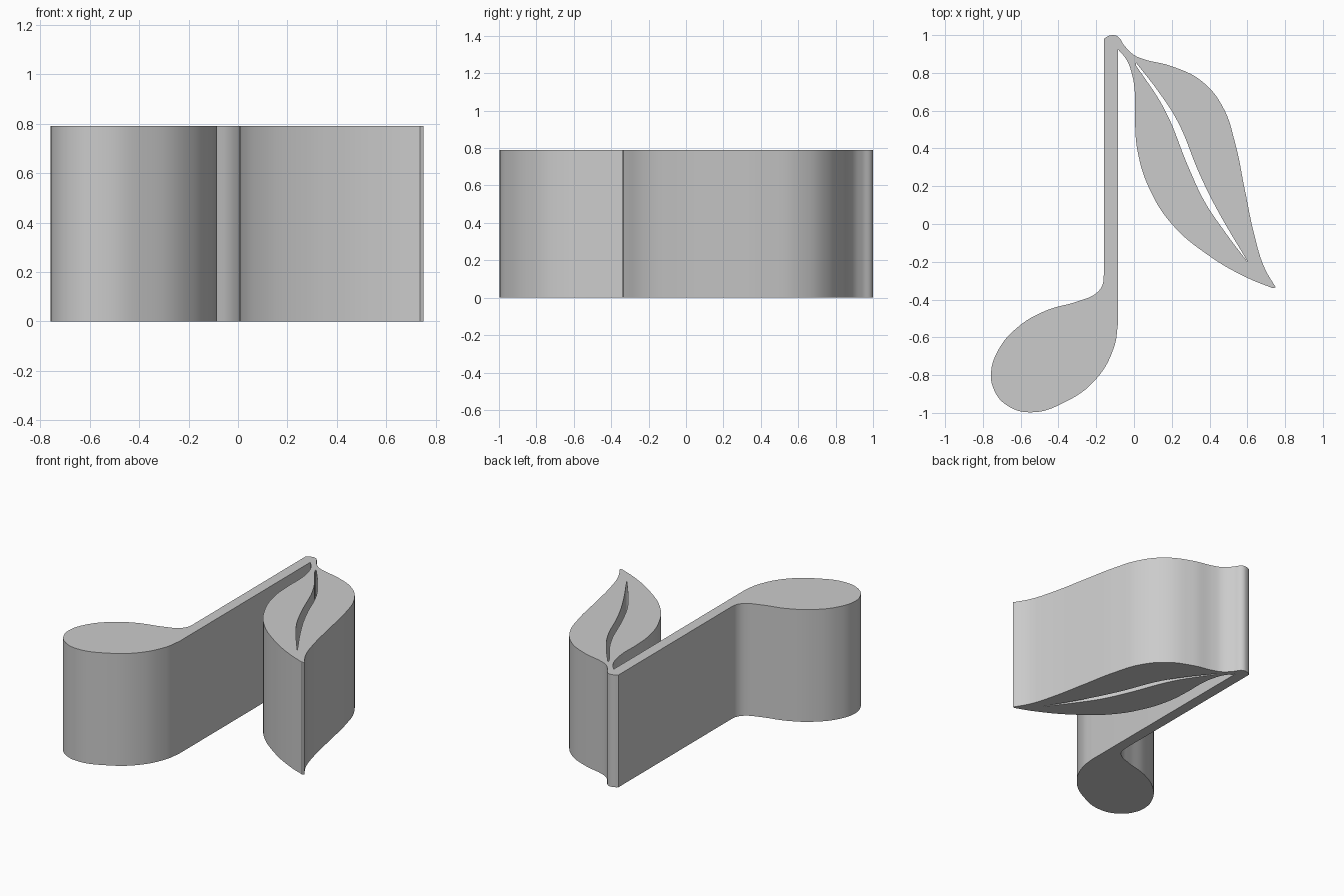
import bpy
import bmesh

cube = bpy.data.objects.get("Cube")
if cube:
    bpy.data.objects.remove(cube)

HEIGHT = 0.79

grey = bpy.data.materials.new("plain grey")
grey.use_nodes = True
colour = (0.6, 0.6, 0.6, 1)
grey.diffuse_color = colour
grey.node_tree.nodes["Principled BSDF"].inputs["Base Color"].default_value = colour


def add_outline(curve, runs):
    """Closed outline made of smooth runs; every run starts and ends at a corner."""
    points = [(p, i in (0, len(run) - 1)) for run in runs for i, p in enumerate(run)]
    spline = curve.splines.new("BEZIER")
    spline.bezier_points.add(len(points) - 1)
    for bp, ((x, y), corner) in zip(spline.bezier_points, points):
        bp.co = (x, y, 0)
        bp.handle_left_type = bp.handle_right_type = "VECTOR" if corner else "AUTO"
    spline.use_cyclic_u = True


# Outline runs, clockwise from the top of the stem
stem_top_and_leaf_outer = [
    (-.16, .98), (-.13, .997), (-.09, .995), (-.05, .943), (0, .895), (.05, .873),
    (.2, .835), (.36, .755), (.47, .62), (.535, .43), (.585, .19), (.64, -.07),
    (.69, -.23), (.75, -.335)]
leaf_inner = [
    (.735, -.34), (.6, -.285), (.4, -.17), (.2, 0), (.08, .19), (.02, .38),
    (.005, .55), (.004, .7), (-.01, .79), (-.04, .87), (-.085, .925)]
note_head = [
    (-.085, -.53), (-.105, -.65), (-.2, -.82), (-.36, -.94), (-.55, -.997),
    (-.68, -.955), (-.74, -.88), (-.757, -.79), (-.72, -.67), (-.62, -.55),
    (-.47, -.46), (-.3, -.41), (-.205, -.37), (-.168, -.325), (-.16, -.27)]

# Slit along the leaf's midrib
vein_right = [(.012, .852), (.13, .7), (.23, .545), (.347, .265), (.43, .095), (.605, -.205)]
vein_left = [(.6, -.2), (.48, -.04), (.373, .12), (.293, .29), (.16, .61), (.01, .84)]

curve = bpy.data.curves.new("leaf_note", "CURVE")
curve.dimensions = "2D"
curve.fill_mode = "BOTH"
curve.extrude = HEIGHT / 2
curve.resolution_u = 8
curve.materials.append(grey)
add_outline(curve, [stem_top_and_leaf_outer, leaf_inner, note_head])
add_outline(curve, [vein_right, vein_left])

# Turn the extruded outline into one welded solid
note = bpy.data.objects.new("leaf_note", curve)
bpy.context.collection.objects.link(note)
note.location.z = HEIGHT / 2
bpy.ops.object.select_all(action="DESELECT")
note.select_set(True)
bpy.context.view_layer.objects.active = note
bpy.ops.object.convert(target="MESH")
note = bpy.context.object

bm = bmesh.new()
bm.from_mesh(note.data)
bmesh.ops.remove_doubles(bm, verts=bm.verts, dist=0.0001)
bmesh.ops.recalc_face_normals(bm, faces=bm.faces)
bm.to_mesh(note.data)
bm.free()
bpy.ops.object.shade_smooth_by_angle(angle=0.6)
